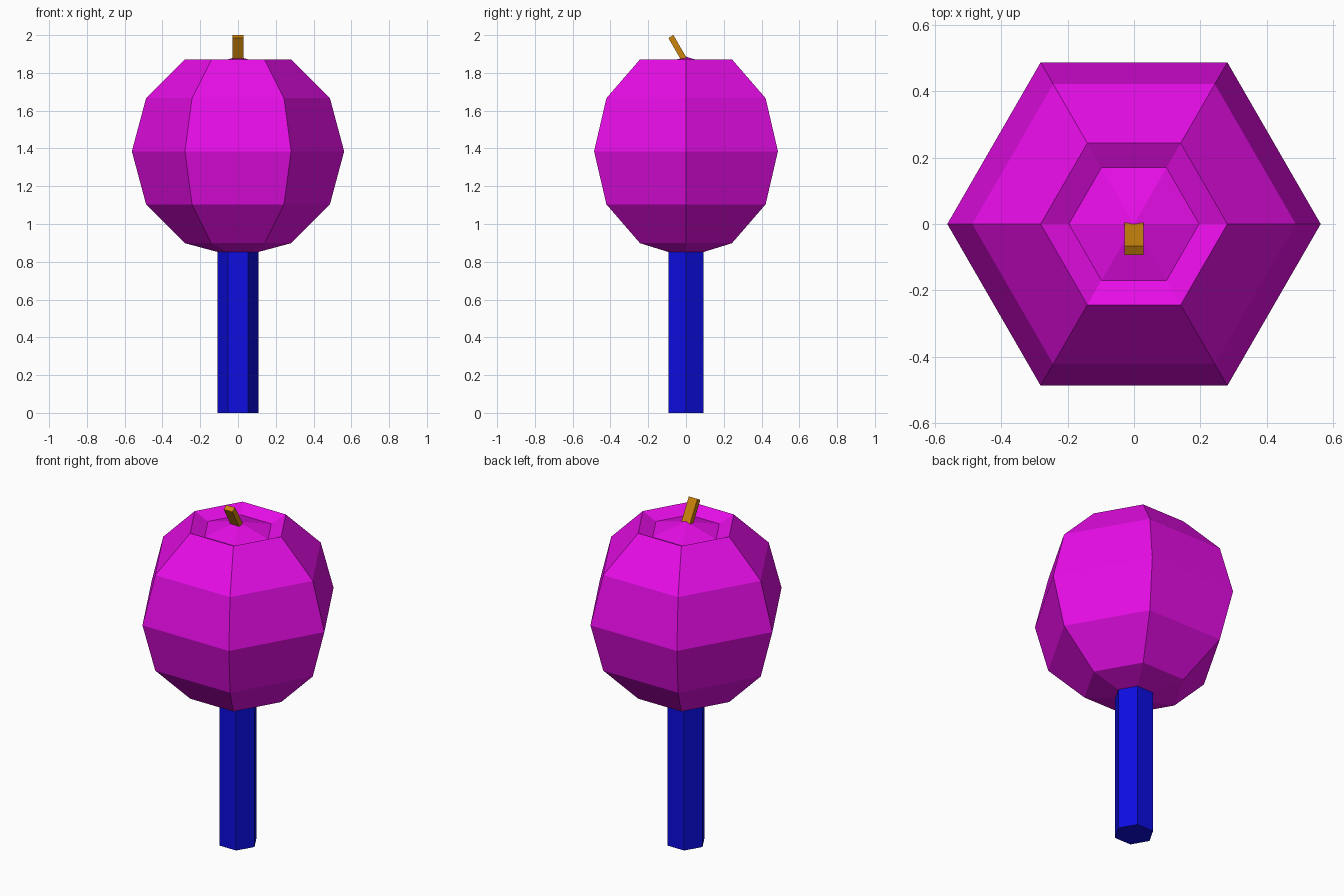
import bpy, bmesh, math
from mathutils import Matrix, Vector

if "Cube" in bpy.data.objects:
    bpy.data.objects.remove(bpy.data.objects["Cube"])

SIDES = 6


def finish(bm, name, color):
    bmesh.ops.recalc_face_normals(bm, faces=bm.faces)
    me = bpy.data.meshes.new(name)
    bm.to_mesh(me)
    bm.free()
    mat = bpy.data.materials.new(name + "_color")
    mat.diffuse_color = (*color, 1)
    mat.use_nodes = True
    mat.node_tree.nodes["Principled BSDF"].inputs["Base Color"].default_value = mat.diffuse_color
    me.materials.append(mat)
    ob = bpy.data.objects.new(name, me)
    bpy.context.collection.objects.link(ob)
    return ob


def lathe(name, profile, color):
    """Revolve (radius, z) points into a six-sided solid; radius 0 is a pole."""
    bm = bmesh.new()
    rings = []
    for r, z in profile:
        n = SIDES if r > 0 else 1
        rings.append([bm.verts.new((r * math.cos(math.tau * i / SIDES),
                                    r * math.sin(math.tau * i / SIDES), z)) for i in range(n)])
    for a, b in zip(rings, rings[1:]):
        for i in range(SIDES):
            j = (i + 1) % SIDES
            quad = [a[i % len(a)], a[j % len(a)], b[j % len(b)], b[i % len(b)]]
            bm.faces.new(list(dict.fromkeys(quad)))
    return finish(bm, name, color)


# Round fruit: coarse sphere with a sunken crown around the stem
R, CZ = 0.562, 1.385
ball = [(R * math.sin(math.radians(a)) if a else 0, CZ - R * math.cos(math.radians(a)))
        for a in range(0, 151, 30)]
lathe("fruit", ball + [(0.196, 1.833), (0, 1.886)], (0.8, 0.004, 0.8))

# Handle stick, its top tucked into the fruit
lathe("stick", [(0, 0), (0.108, 0), (0.108, 0.87), (0, 0.87)], (0.004, 0.004, 0.75))

# Small flat stem leaning to the front
tilt = math.radians(30)
axis = Vector((0, -math.sin(tilt), math.cos(tilt)))
length = 0.15
centre = Vector((0, -0.08, 1.9925)) - axis * length / 2
bm = bmesh.new()
bmesh.ops.create_cube(bm, size=1, matrix=Matrix.Translation(centre)
                      @ Matrix.Rotation(tilt, 4, 'X')
                      @ Matrix.Diagonal((0.056, 0.031, length, 1)))
finish(bm, "stem", (0.6, 0.23, 0.004))
